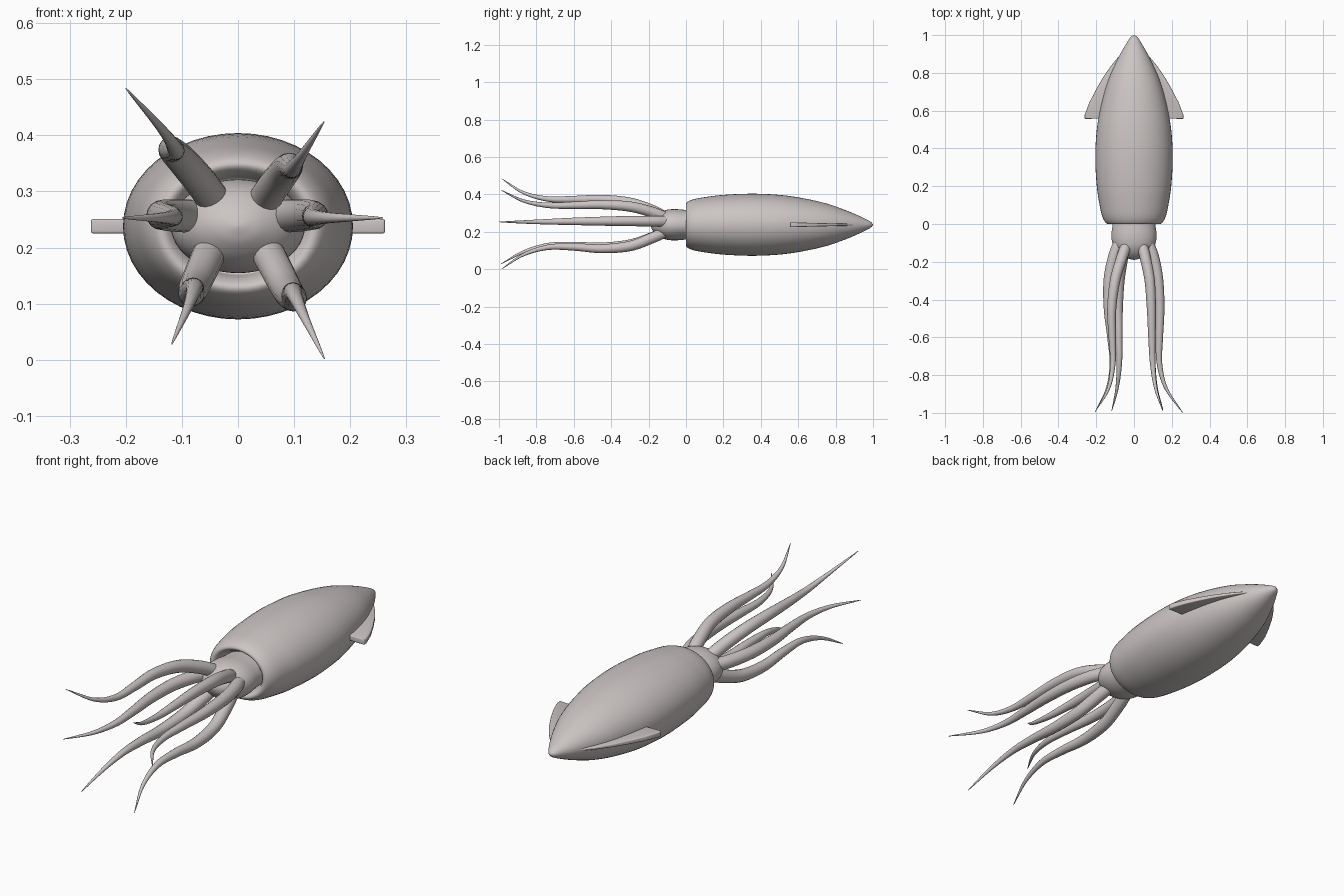
import bpy, bmesh, math
from mathutils import Vector

CZ = 0.238  # height of the body axis

skin = bpy.data.materials.new("warm grey skin")
skin.diffuse_color = (0.60, 0.56, 0.55, 1)


def add_mesh(name, bm):
    bmesh.ops.recalc_face_normals(bm, faces=bm.faces)
    me = bpy.data.meshes.new(name)
    bm.to_mesh(me)
    bm.free()
    me.materials.append(skin)
    ob = bpy.data.objects.new(name, me)
    bpy.context.collection.objects.link(ob)
    for p in me.polygons:
        p.use_smooth = True
    return ob


def smooth_path(pts, steps):
    """Catmull-Rom points through a short list of control points."""
    v = [Vector(p) for p in pts]
    v = [2 * v[0] - v[1]] + v + [2 * v[-1] - v[-2]]
    out = []
    for i in range(1, len(v) - 2):
        a, b, c, d = v[i - 1:i + 3]
        for k in range(steps):
            t = k / steps
            out.append(0.5 * (2 * b + (c - a) * t + (2 * a - 5 * b + 4 * c - d) * t * t
                              + (3 * b - a - 3 * c + d) * t ** 3))
    return out + [v[-2]]


def loft(bm, rings):
    loops = [[bm.verts.new(p) for p in r] for r in rings]
    for a, b in zip(loops, loops[1:]):
        n = len(a)
        for i in range(n):
            bm.faces.new((a[i], a[(i + 1) % n], b[(i + 1) % n], b[i]))
    bm.faces.new(loops[0])
    bm.faces.new(loops[-1])


def oval_body(name, profile, squash, n=48):
    """Elliptical lathe along y; profile holds (y, half width)."""
    bm = bmesh.new()
    rings = []
    for p in smooth_path([(y, r, 0) for y, r in profile], 4):
        r = max(p.y, 0.001)
        rings.append([(r * math.cos(2 * math.pi * i / n), p.x,
                       CZ + squash * r * math.sin(2 * math.pi * i / n)) for i in range(n)])
    loft(bm, rings)
    return add_mesh(name, bm)


# Mantle with a rounded lip that turns inwards around the neck
oval_body("mantle", [(0.05, 0.105), (0.018, 0.115), (0.0, 0.132), (0.007, 0.150), (0.04, 0.168),
                     (0.1, 0.182), (0.2, 0.197), (0.35, 0.205), (0.5, 0.197), (0.63, 0.174),
                     (0.76, 0.137), (0.88, 0.083), (0.96, 0.038), (0.99, 0.017), (1.0, 0.001)], 0.81)

# Head
oval_body("head", [(0.07, 0.108), (0.0, 0.113), (-0.05, 0.119), (-0.09, 0.117), (-0.125, 0.105),
                   (-0.155, 0.080), (-0.178, 0.045), (-0.187, 0.018), (-0.19, 0.001)], 0.70)

# Pair of tail fins, thinner towards the front
OUTLINE = [(0.03, 0.92), (0.07, 0.90), (0.12, 0.84), (0.165, 0.775), (0.205, 0.705),
           (0.238, 0.64), (0.262, 0.575), (0.262, 0.556), (0.20, 0.558), (0.05, 0.57)]
for side, label in ((1, "right"), (-1, "left")):
    bm = bmesh.new()
    rings = [[(side * x, y, CZ + s * (0.013 - 0.025 * (y - 0.555))) for x, y in OUTLINE]
             for s in (-1, 1)]
    loft(bm, rings)
    fin = add_mesh(label + "_fin", bm)
    bev = fin.modifiers.new("soft edge", 'BEVEL')
    bev.width = 0.006
    bev.segments = 3
    bev.limit_method = 'ANGLE'
    bev.angle_limit = math.radians(40)


def tentacle(name, pts, n=16):
    """Tapered tube through the points, ending in a fine tip."""
    path = smooth_path(pts, 10)
    bm = bmesh.new()
    rings = []
    last = len(path) - 1
    for i, p in enumerate(path):
        d = (path[min(i + 1, last)] - path[max(i - 1, 0)]).normalized()
        u = d.cross(Vector((0, 0, 1))).normalized()
        w = u.cross(d)
        f = (pts[0][1] - p.y) / (pts[0][1] - pts[-1][1])
        r = 0.0285 * max(1 - f ** 1.6, 0) ** 0.85 + 0.001
        rings.append([p + r * (math.cos(2 * math.pi * k / n) * u + math.sin(2 * math.pi * k / n) * w)
                      for k in range(n)])
    loft(bm, rings)
    add_mesh(name, bm)


# Six tentacles fanning out of the head
TENTACLES = {
    "upper_left": [(-0.035, -0.10, 0.272), (-0.065, -0.18, 0.315), (-0.100, -0.30, 0.356),
                   (-0.118, -0.45, 0.374), (-0.115, -0.60, 0.373), (-0.112, -0.74, 0.376),
                   (-0.135, -0.87, 0.410), (-0.200, -0.985, 0.484)],
    "upper_right": [(0.040, -0.10, 0.272), (0.060, -0.18, 0.305), (0.083, -0.30, 0.335),
                    (0.092, -0.45, 0.345), (0.095, -0.60, 0.342), (0.099, -0.74, 0.342),
                    (0.115, -0.87, 0.366), (0.153, -0.99, 0.424)],
    "side_left": [(-0.080, -0.10, 0.256), (-0.110, -0.18, 0.257), (-0.134, -0.30, 0.258),
                  (-0.136, -0.45, 0.257), (-0.122, -0.60, 0.256), (-0.115, -0.74, 0.254),
                  (-0.140, -0.87, 0.253), (-0.206, -0.995, 0.253)],
    "side_right": [(0.075, -0.10, 0.256), (0.105, -0.18, 0.257), (0.128, -0.30, 0.258),
                   (0.137, -0.45, 0.257), (0.134, -0.60, 0.256), (0.135, -0.74, 0.254),
                   (0.170, -0.87, 0.253), (0.258, -1.0, 0.253)],
    "lower_left": [(-0.045, -0.10, 0.205), (-0.060, -0.18, 0.170), (-0.077, -0.30, 0.132),
                   (-0.083, -0.45, 0.119), (-0.080, -0.60, 0.127), (-0.078, -0.74, 0.126),
                   (-0.090, -0.87, 0.092), (-0.118, -0.99, 0.028)],
    "lower_right": [(0.045, -0.10, 0.205), (0.065, -0.18, 0.168), (0.088, -0.30, 0.124),
                    (0.099, -0.45, 0.110), (0.098, -0.60, 0.119), (0.100, -0.74, 0.117),
                    (0.118, -0.87, 0.077), (0.154, -0.985, 0.002)],
}
for key, pts in TENTACLES.items():
    tentacle(key + "_tentacle", pts)
